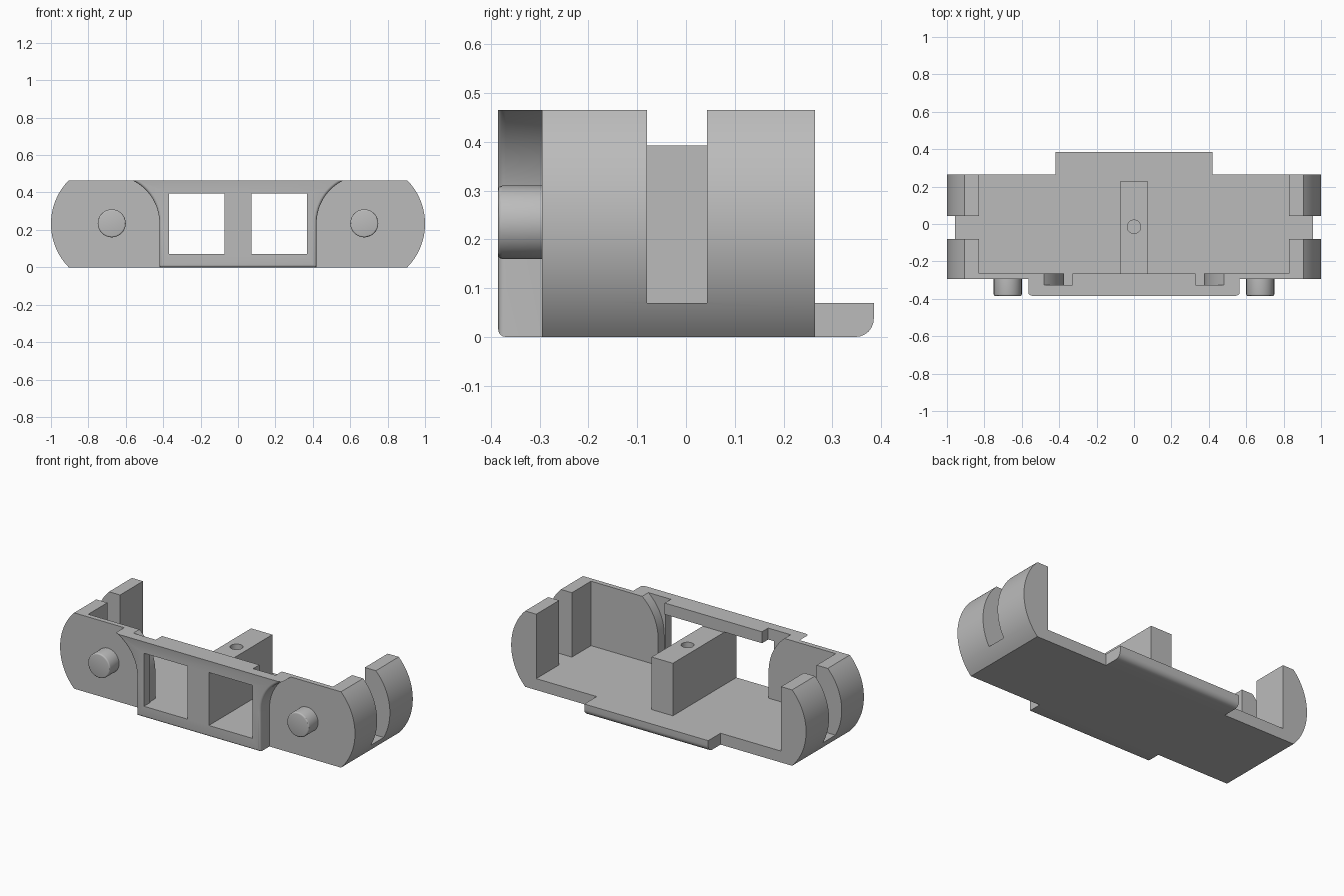
import bpy, bmesh, math

cube = bpy.data.objects.get("Cube")
if cube:
    bpy.data.objects.remove(cube, do_unlink=True)

grey = bpy.data.materials.new("plain grey")
grey.use_nodes = True
grey.diffuse_color = (0.5, 0.5, 0.5, 1)
grey.node_tree.nodes["Principled BSDF"].inputs["Base Color"].default_value = (0.5, 0.5, 0.5, 1)

TOP, FLOOR, MID = 0.465, 0.07, 0.2325
FRONT, BACK = -0.295, 0.265
FACE = -0.385          # front of the fascia and pins
INNER = -0.265         # inside of the front wall
PIN_X = 0.675


def prism(name, profile, y0, y1):
    """Extrude an (x, z) profile from y0 to y1."""
    bm = bmesh.new()
    base = bm.faces.new([bm.verts.new((x, y0, z)) for x, z in profile])
    moved = bmesh.ops.extrude_face_region(bm, geom=[base])["geom"]
    for v in moved:
        if isinstance(v, bmesh.types.BMVert):
            v.co.y = y1
    bmesh.ops.recalc_face_normals(bm, faces=bm.faces)
    mesh = bpy.data.meshes.new(name)
    bm.to_mesh(mesh)
    bm.free()
    mesh.materials.append(grey)
    obj = bpy.data.objects.new(name, mesh)
    bpy.context.collection.objects.link(obj)
    return obj


def box(name, x0, x1, y0, y1, z0, z1):
    return prism(name, [(x0, z0), (x1, z0), (x1, z1), (x0, z1)], y0, y1)


def arc(cx, cz, r, a0, a1, steps=20):
    angles = [math.radians(a0 + (a1 - a0) * i / steps) for i in range(steps + 1)]
    return [(cx + r * math.cos(a), cz + r * math.sin(a)) for a in angles]


def flip(points):
    return [(-x, z) for x, z in reversed(points)]


def round_edges(obj, test, width, segments):
    """Bevel the edges whose two end points pass the test."""
    bm = bmesh.new()
    bm.from_mesh(obj.data)
    edges = [e for e in bm.edges if all(test(v.co) for v in e.verts)]
    bmesh.ops.bevel(bm, geom=edges, offset=width, segments=segments,
                    profile=0.5, affect='EDGES')
    bm.to_mesh(obj.data)
    bm.free()


def combine(obj, other, operation='DIFFERENCE'):
    """Apply a boolean and discard the helper."""
    other.hide_render = True
    mod = obj.modifiers.new("combine", 'BOOLEAN')
    mod.operation = operation
    mod.solver = 'EXACT'
    mod.object = other
    bpy.context.view_layer.objects.active = obj
    bpy.ops.object.modifier_apply(modifier=mod.name)
    bpy.data.objects.remove(other, do_unlink=True)


# Tray body with bulging ends, hollowed out and open at the back
R = 0.332
half = math.degrees(math.asin(MID / R))
end = arc(1 - R, MID, R, -half, half, 28)
body = prism("tray_body", end + [(-x, z) for x, z in reversed(end)], FRONT, BACK)
combine(body, box("cavity", -0.83, 0.83, INNER, 0.6, FLOOR, 0.7))

# Slots that split each end into two posts
combine(body, box("slots", -1.2, 1.2, -0.08, 0.043, FLOOR, 0.7))

# Raised fascia flaring round the pins, with softened front rim
side = [(0.42, 0)] + arc(PIN_X, 0.235, 0.255, 180, 100, 20)
fascia = prism("fascia", side + flip(side), FACE, INNER)
round_edges(fascia, lambda c: c.y < FACE + 0.001, 0.015, 4)
combine(fascia, box("trim", -1, 1, -0.6, 0, TOP, 0.8))
combine(body, fascia, 'UNION')

# Windows and the curved pockets behind the fascia
pocket = [(0.33, FLOOR), (0.375, FLOOR)] + arc(PIN_X, 0.235, 0.3, 180, 120) + [(0.33, 0.495)]
for s in (-1, 1):
    x0, x1 = sorted((s * 0.072, s * 0.368))
    combine(body, box("window", x0, x1, -0.6, -0.2, FLOOR, 0.395))
    combine(body, prism("pocket", pocket if s > 0 else flip(pocket), -0.325, -0.2))

# Central pedestal with a screw hole
pedestal = box("centre_pedestal", -0.072, 0.072, INNER, 0.23, FLOOR, 0.392)
bpy.ops.mesh.primitive_cylinder_add(vertices=32, radius=0.036, depth=0.4,
                                    location=(0, -0.015, 0.33))
combine(pedestal, bpy.context.object)

# Rear lip with rounded lower edge
lip = box("rear_lip", -0.42, 0.42, BACK, 0.385, 0, FLOOR)
round_edges(lip, lambda c: c.y > 0.38 and c.z < 0.001, 0.037, 6)

# Round pins on the front
parts = [body, pedestal, lip]
for s, label in ((1, "left"), (-1, "right")):
    pin = prism(label + "_pin", arc(s * PIN_X, 0.235, 0.075, 0, 348.75, 31), FACE, FRONT)
    round_edges(pin, lambda c: c.y < FACE + 0.001, 0.008, 3)
    parts.append(pin)

# Smooth curves, crisp corners
bpy.ops.object.select_all(action='DESELECT')
for part in parts:
    part.select_set(True)
bpy.context.view_layer.objects.active = body
bpy.ops.object.shade_smooth_by_angle(angle=math.radians(30))
